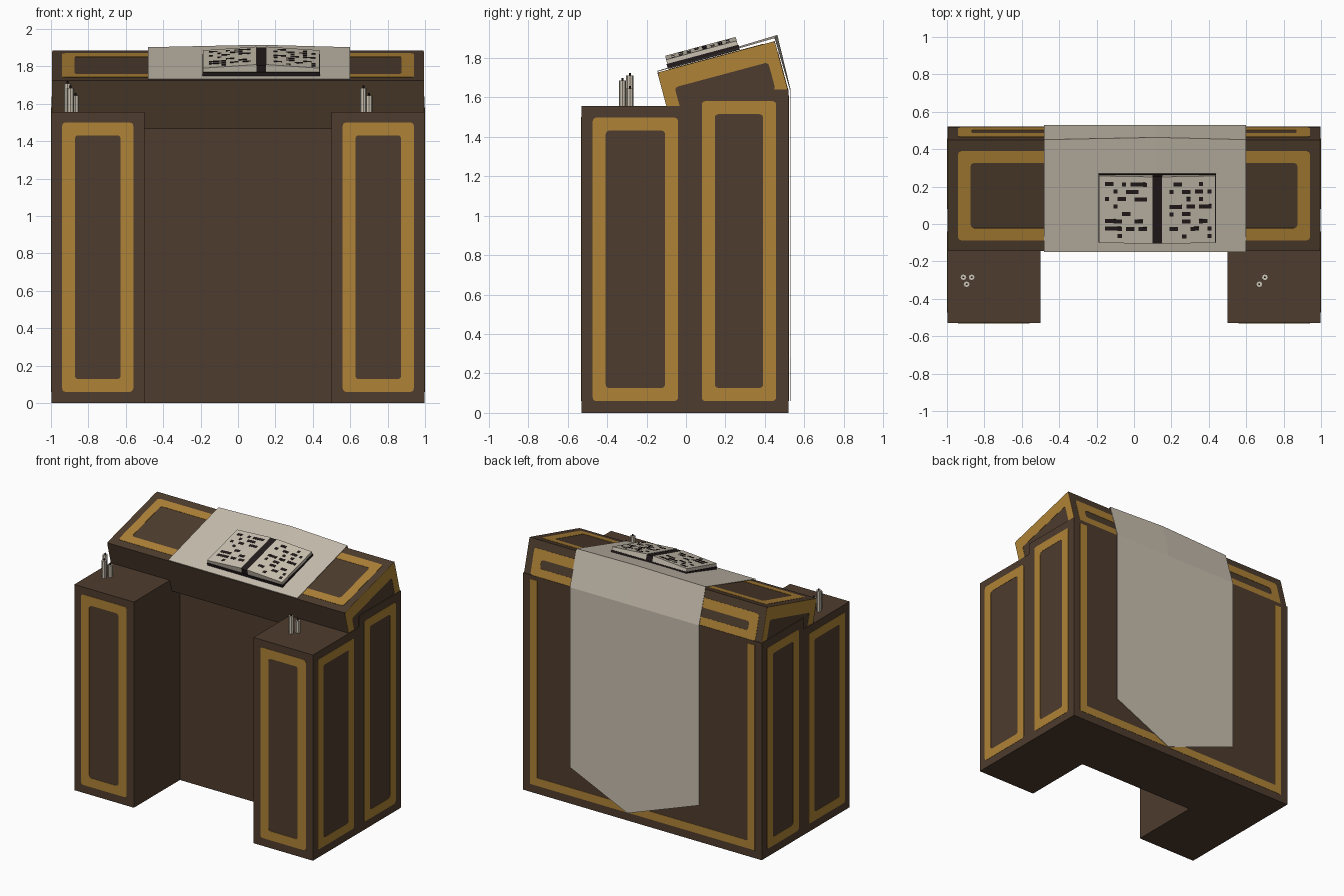
import bpy, bmesh, math
from mathutils import Vector, Matrix

cube = bpy.data.objects.get("Cube")
if cube:
    bpy.data.objects.remove(cube)


def material(name, rgb):
    m = bpy.data.materials.new(name)
    m.use_nodes = True
    m.diffuse_color = (*rgb, 1)
    m.node_tree.nodes["Principled BSDF"].inputs["Base Color"].default_value = (*rgb, 1)
    return m


WOOD = material("dark wood", (.076, .045, .027))
GOLD = material("gold trim", (.43, .225, .037))
CLOTH = material("pale cloth", (.58, .52, .43))
PAPER = material("candle and paper", (.60, .54, .44))
INK = material("ink black", (.017, .011, .012))


def finish(name, bm, mat, matrix=None):
    if matrix:
        bm.transform(matrix)
    bmesh.ops.recalc_face_normals(bm, faces=bm.faces)
    me = bpy.data.meshes.new(name)
    bm.to_mesh(me)
    bm.free()
    me.materials.append(mat)
    ob = bpy.data.objects.new(name, me)
    bpy.context.collection.objects.link(ob)
    return ob


def add_box(bm, lo, hi):
    lo, hi = Vector(lo), Vector(hi)
    place = Matrix.Translation((lo + hi) / 2) @ Matrix.Diagonal((*(hi - lo), 1))
    bmesh.ops.create_cube(bm, size=1, matrix=place)


def box(name, lo, hi, mat, matrix=None):
    bm = bmesh.new()
    add_box(bm, lo, hi)
    return finish(name, bm, mat, matrix)


def rounded_rect(u0, v0, u1, v1, r):
    pts = []
    corners = ((u1 - r, v1 - r), (u0 + r, v1 - r), (u0 + r, v0 + r), (u1 - r, v0 + r))
    for k, (cu, cv) in enumerate(corners):
        for j in range(4):
            a = math.radians(90 * k + 30 * j)
            pts.append((cu + r * math.cos(a), cv + r * math.sin(a)))
    return pts


def frame(name, origin, u, v, outer, inner, matrix=None):
    """Thin rounded gold ring lying on the plane of u and v."""
    origin, u, v = Vector(origin), Vector(u), Vector(v)
    n = u.cross(v)
    bm = bmesh.new()
    loops = []
    for rect, h in ((outer, -.001), (outer, .002), (inner, .002), (inner, -.001)):
        loops.append([bm.verts.new(origin + u * a + v * b + n * h)
                      for a, b in rounded_rect(*rect, .018)])
    count = len(loops[0])
    for k in range(4):
        a, b = loops[k], loops[(k + 1) % 4]
        for i in range(count):
            j = (i + 1) % count
            bm.faces.new((a[i], a[j], b[j], b[i]))
    return finish(name, bm, GOLD, matrix)


def inset(rect, d):
    return (rect[0] + d, rect[1] + d, rect[2] - d, rect[3] - d)


X, Y, Z = (1, 0, 0), (0, 1, 0), (0, 0, 1)
W = .998

# Body and pedestals
box("back_body", (-W, .02, 0), (W, .52, 1.64), WOOD)
for side, s in (("left", 1), ("right", -1)):
    xs = sorted((s * .5, s * W))
    box(side + "_pedestal", (xs[0], -.53, 0), (xs[1], .02, 1.555), WOOD)
    fx = sorted((s * .56, s * .94))
    rect = (fx[0], .06, fx[1], 1.5)
    frame(side + "_pedestal_front_trim", (0, -.53, 0), X, Z, rect, inset(rect, .068))
    for part, y0, y1, top in (("pedestal", -.473, -.04, 1.497), ("body", .08, .457, 1.58)):
        ys = sorted((s * y0, s * y1))
        rect = (ys[0], .06, ys[1], top)
        frame(f"{side}_{part}_side_trim", (s * W, 0, 0), (0, s, 0), Z, rect, inset(rect, .066))

# Back trim, open at the top
for name, x0, x1, z0, z1 in (("left", .88, .94, .06, 1.61), ("right", -.94, -.88, .06, 1.61),
                             ("bottom", -.88, .88, .06, .12)):
    box("back_trim_" + name, (x0, .519, z0), (x1, .522, z1), GOLD)

# Sloping lid, built in its own tilted space with the front top edge as origin
TILT = Matrix.Translation((0, -.145, 1.725)) @ Matrix.Rotation(math.radians(15), 4, 'X')
LX, DEPTH, THICK = .992, .616, .27
box("lid", (-LX, 0, -THICK), (LX, DEPTH, 0), WOOD, TILT)
rect = (-.94, .06, .94, .555)
frame("lid_top_trim", (0, 0, 0), X, Y, rect, inset(rect, .067), TILT)
frame("lid_back_trim", (0, DEPTH, 0), (-1, 0, 0), Z, (-.94, -.255, .94, -.06),
      (-.87, -.195, .87, -.13), TILT)
for side, s in (("left", 1), ("right", -1)):
    ys = sorted((0, s * DEPTH))
    yi = sorted((s * .065, s * .556))
    frame("lid_" + side + "_trim", (s * LX, 0, 0), (0, s, 0), Z,
          (ys[0], -THICK, ys[1], 0), (yi[0], -.24, yi[1], -.095), TILT)

# Cloth draped over the lid with a pointed hanging end
bm = bmesh.new()
columns = []
for x, crest_y, crest_z, tip in ((-.48, .45, 1.901, .28), (.12, .462, 1.914, .06),
                                 (.6, .45, 1.901, .28)):
    path = ((-.148, 1.731), (crest_y, crest_z), (.528, 1.64), (.528, tip))
    columns.append([bm.verts.new((x, y, z)) for y, z in path])
for a, b in zip(columns, columns[1:]):
    for i in range(3):
        bm.faces.new((a[i], b[i], b[i + 1], a[i + 1]))
cloth = finish("cloth", bm, CLOTH)
solid = cloth.modifiers.new("thickness", 'SOLIDIFY')
solid.thickness = .004
solid.offset = 0

# Open book
S0, S1 = .06, .43
MID = .125
box("book_cover", (-.19, S0 - .004, .004), (.438, S1 + .004, .03), INK, TILT)
box("book_spine", (MID - .027, S0, .03), (MID + .027, S1, .068), INK, TILT)


def page_height(x):
    return .072 - .07 * (abs(x - MID) - .025)


for side, s in (("left", 1), ("right", -1)):
    inner, outer = MID + s * .025, MID + s * .312
    profile = ((inner, .028), (outer, .028), (outer, page_height(outer)),
               (inner, page_height(inner)))
    bm = bmesh.new()
    face = bm.faces.new([bm.verts.new((x, S0, h)) for x, h in profile])
    ext = bmesh.ops.extrude_face_region(bm, geom=[face])
    moved = [g for g in ext["geom"] if isinstance(g, bmesh.types.BMVert)]
    bmesh.ops.translate(bm, verts=moved, vec=(0, S1 - S0, 0))
    finish(side + "_pages", bm, PAPER, TILT)

# Writing on the pages
WRITING = (
    ("writing_right", -.155, ("##..#.####", "..#..###..", "#..##..###", "..#.......",
                              "....##....", "####...##.", "####.##.##", "...#......")),
    ("writing_left", .19, (".##....#..", "#..##.##.#", "....#..#..", "###.##.###",
                           "#..##.....", "...##..##.", "##...##..#", "...#.....#")))
CELL = .0225
for name, x0, rows in WRITING:
    bm = bmesh.new()
    for r, row in enumerate(rows):
        s = .386 - .041 * r
        for c, mark in enumerate(row):
            if mark == "#":
                x = x0 + CELL * c
                h = page_height(x + CELL / 2)
                add_box(bm, (x, s - .011, h - .002), (x + CELL, s + .011, h + .0015))
    finish(name, bm, INK, TILT)

# Candles
CANDLES = ((-.912, -.285, 1.71), (-.895, -.322, 1.685), (-.868, -.285, 1.645),
           (.67, -.322, 1.685), (.70, -.285, 1.645))
for i, (x, y, top) in enumerate(CANDLES):
    for part, r, z0, z1, mat in (("candle", .018, 1.55, top, PAPER),
                                 ("wick", .005, top, top + .012, INK)):
        bm = bmesh.new()
        bmesh.ops.create_cone(bm, cap_ends=True, segments=8, radius1=r, radius2=r,
                              depth=z1 - z0, matrix=Matrix.Translation((x, y, (z0 + z1) / 2)))
        finish(f"{part}_{i + 1}", bm, mat)
